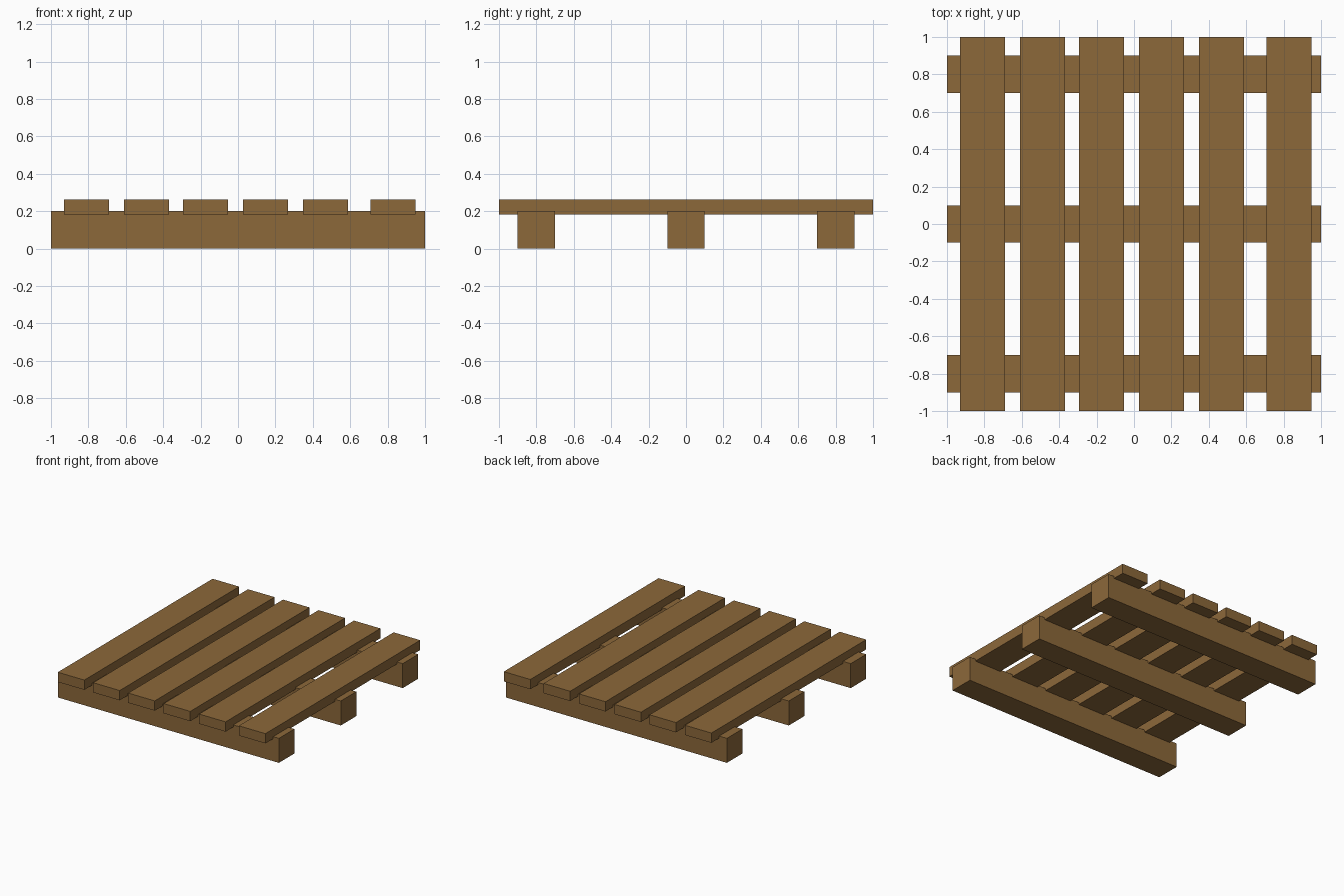
import bpy

if "Cube" in bpy.data.objects:
    bpy.data.objects.remove(bpy.data.objects["Cube"])

wood = bpy.data.materials.new("brown_wood")
wood.diffuse_color = (0.262, 0.138, 0.042, 1.0)
wood.use_nodes = True
wood.node_tree.nodes["Principled BSDF"].inputs["Base Color"].default_value = wood.diffuse_color


def box(name, center, size):
    bpy.ops.mesh.primitive_cube_add(size=1, location=center)
    obj = bpy.context.object
    obj.name = name
    obj.scale = size
    bpy.ops.object.transform_apply(location=False, rotation=False, scale=True)
    obj.data.materials.append(wood)
    return obj


# Three bearers running left to right
for i, y in enumerate((-0.8, 0.0, 0.8)):
    box(f"bearer_{i + 1}", (0, y, 0.1), (2.0, 0.2, 0.2))

# Six unevenly spaced deck boards, sunk slightly into the bearers
for i, x in enumerate((-0.81, -0.49, -0.173, 0.148, 0.468, 0.828)):
    box(f"deck_board_{i + 1}", (x, 0, 0.223), (0.24, 2.0, 0.08))
